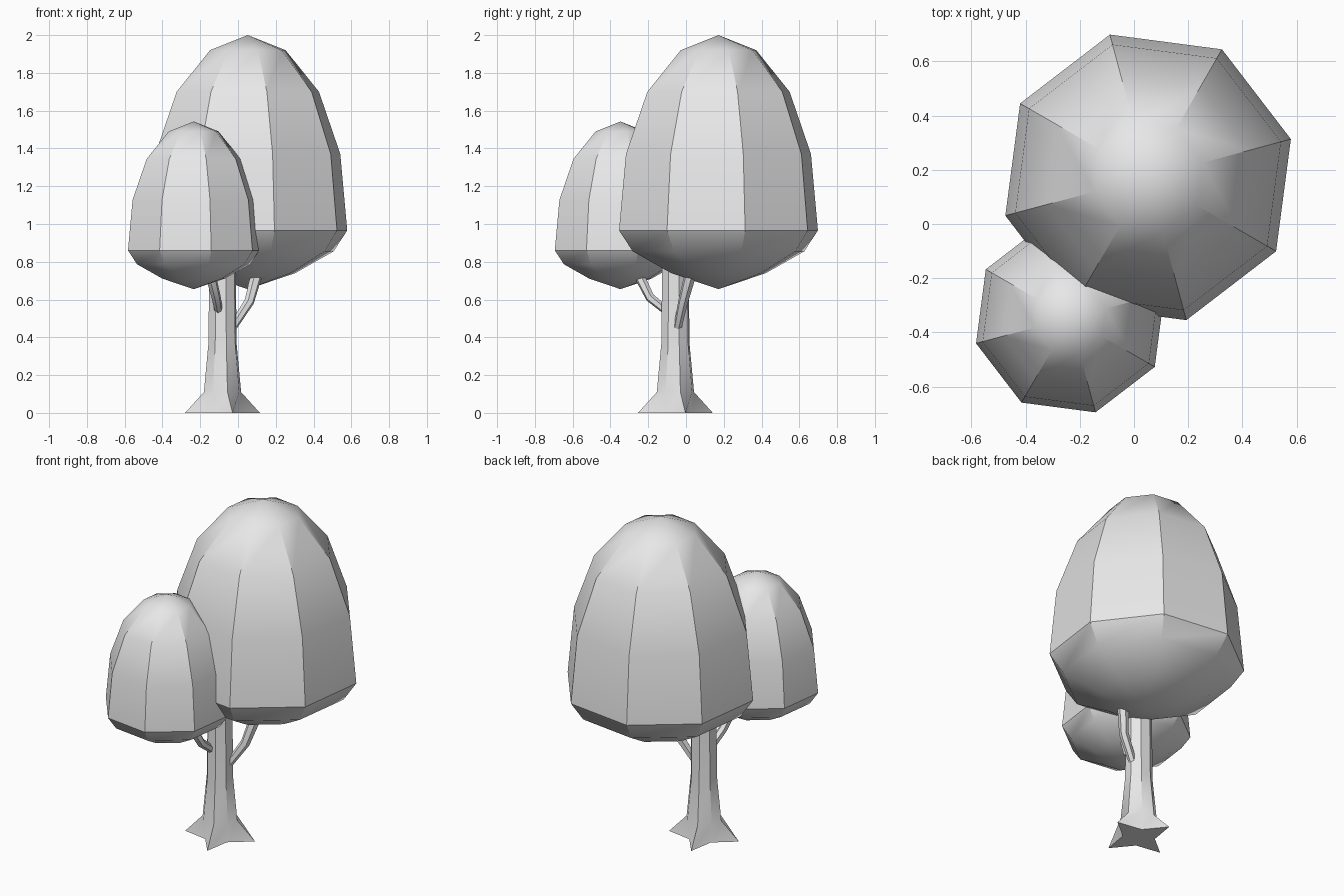
import bpy
import bmesh
from math import cos, sin, pi, radians
from mathutils import Vector

cube = bpy.data.objects.get("Cube")
if cube:
    bpy.data.objects.remove(cube, do_unlink=True)

grey = bpy.data.materials.new("light_grey")
grey.use_nodes = True
grey.diffuse_color = (0.8, 0.8, 0.8, 1)
grey.node_tree.nodes["Principled BSDF"].inputs["Base Color"].default_value = (0.8, 0.8, 0.8, 1)

TWIST = radians(15)


def ring(center, radius, sides, axis=None, valley=None):
    """Points around a centre; valley is the radius of every second point."""
    turn = Vector((0, 0, 1)).rotation_difference(axis or Vector((0, 0, 1)))
    points = []
    for i in range(sides):
        a = TWIST + 2 * pi * i / sides
        r = valley if valley and i % 2 else radius
        points.append(Vector(center) + turn @ Vector((r * cos(a), r * sin(a), 0)))
    return points


def loft(name, rings, bottom=None, top=None):
    """Skin the rings and close both ends, with a point where one is given."""
    bm = bmesh.new()
    loops = [[bm.verts.new(p) for p in r] for r in rings]
    n = len(loops[0])
    for low, high in zip(loops, loops[1:]):
        for i in range(n):
            j = (i + 1) % n
            bm.faces.new((low[i], low[j], high[j], high[i]))
    for loop, tip in ((loops[0], bottom), (loops[-1], top)):
        if tip is None:
            bm.faces.new(loop)
        else:
            point = bm.verts.new(tip)
            for i in range(n):
                bm.faces.new((loop[i], loop[(i + 1) % n], point))
    bmesh.ops.recalc_face_normals(bm, faces=bm.faces)
    mesh = bpy.data.meshes.new(name)
    bm.to_mesh(mesh)
    bm.free()
    mesh.materials.append(grey)
    obj = bpy.data.objects.new(name, mesh)
    bpy.context.collection.objects.link(obj)
    bpy.ops.object.select_all(action='DESELECT')
    obj.select_set(True)
    bpy.context.view_layer.objects.active = obj
    bpy.ops.object.shade_smooth_by_angle(angle=radians(30))
    return obj


# Egg-shaped crowns: radius and height above the lowest point
CROWN = [(0.26, 0.085), (0.47, 0.2), (0.545, 0.311),
         (0.507, 0.715), (0.39, 1.045), (0.207, 1.265)]


def crown(name, x, y, scale):
    base = 0.655
    rings = [ring((x, y, base + h * scale), r * scale, 8) for r, h in CROWN]
    loft(name, rings, (x, y, base), (x, y, base + 1.345 * scale))


crown("large_crown", 0.052, 0.172, 1)
crown("small_crown", -0.235, -0.347, 0.66)

# Trunk flaring into four pointed roots
tx, ty = -0.082, -0.056
loft("trunk", [ring((tx, ty, 0), 0.205, 8, valley=0.09),
               ring((tx, ty, 0.11), 0.102, 8),
               ring((tx, ty, 0.37), 0.077, 8),
               ring((tx, ty, 0.9), 0.072, 8)])


# Bent branches reaching into the crowns
def branch(name, path, start, end):
    pts = [Vector(p) for p in path]
    last = len(pts) - 1
    rings = []
    for i, p in enumerate(pts):
        axis = (pts[min(i + 1, last)] - pts[max(i - 1, 0)]).normalized()
        rings.append(ring(p, start + (end - start) * i / last, 6, axis))
    loft(name, rings)


branch("front_branch", [(-0.1, -0.09, 0.53), (-0.115, -0.19, 0.61),
                        (-0.14, -0.24, 0.71), (-0.16, -0.27, 0.8)], 0.022, 0.03)
branch("side_branch", [(-0.03, -0.045, 0.45), (0.06, -0.015, 0.59),
                       (0.095, 0.02, 0.72), (0.11, 0.04, 0.82)], 0.022, 0.036)
